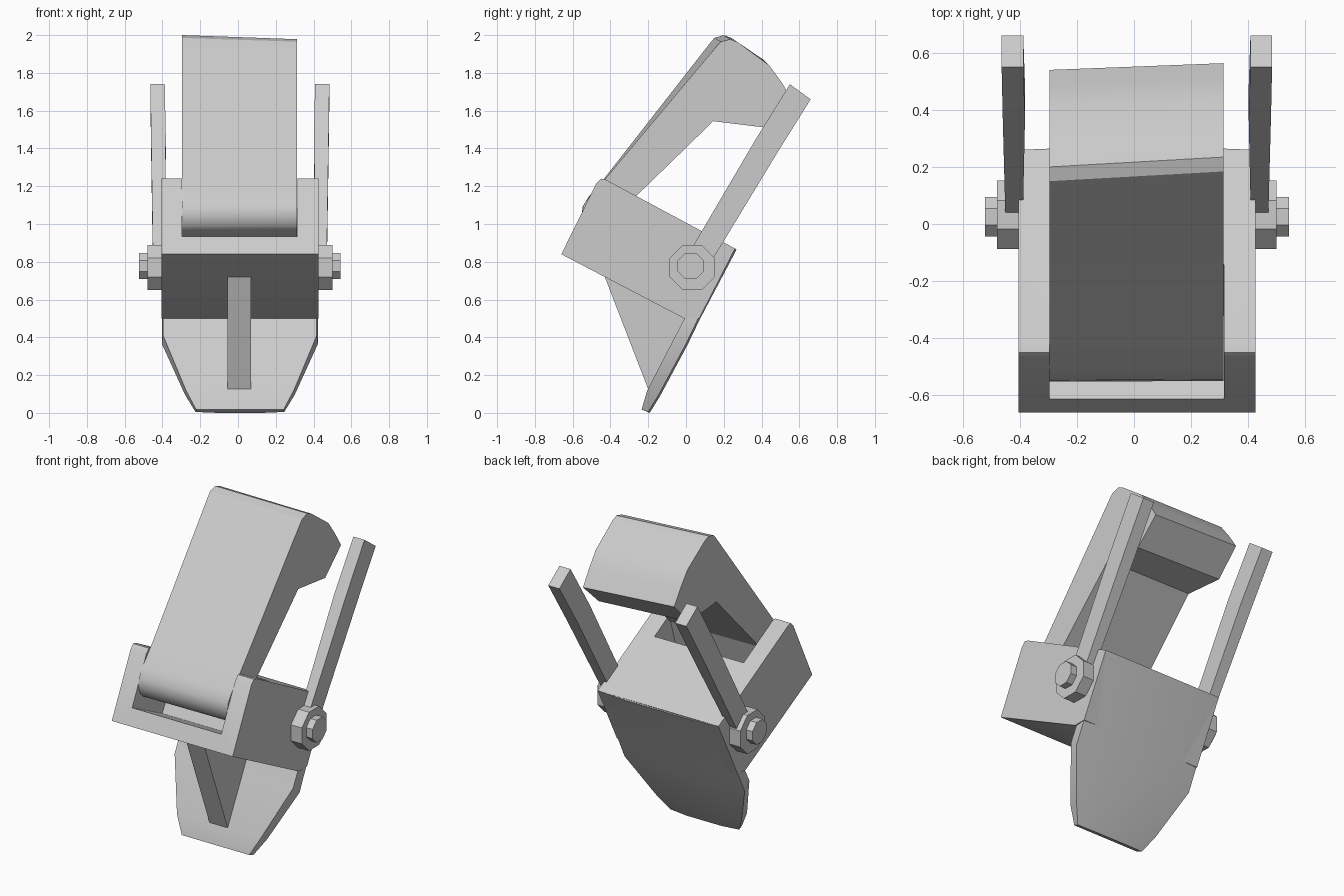
import bpy, bmesh, math
from mathutils import Vector

if "Cube" in bpy.data.objects:
    bpy.data.objects.remove(bpy.data.objects["Cube"])

CX = 0.01  # mid-plane of the body


def loft(name, rings, smooth=True):
    """Join equal-sized rings of 3D points into a closed solid."""
    bm = bmesh.new()
    loops = [[bm.verts.new(p) for p in r] for r in rings]
    n = len(loops[0])
    for a, b in zip(loops, loops[1:]):
        for i in range(n):
            j = (i + 1) % n
            bm.faces.new((a[i], a[j], b[j], b[i]))
    bm.faces.new(loops[0])
    bm.faces.new(loops[-1][::-1])
    bmesh.ops.recalc_face_normals(bm, faces=bm.faces)
    mesh = bpy.data.meshes.new(name)
    bm.to_mesh(mesh)
    bm.free()
    ob = bpy.data.objects.new(name, mesh)
    bpy.context.collection.objects.link(ob)
    if smooth:
        bpy.ops.object.select_all(action='DESELECT')
        ob.select_set(True)
        bpy.context.view_layer.objects.active = ob
        bpy.ops.object.shade_smooth_by_angle(angle=math.radians(28))
    return ob


def prism(name, profile, x0, x1, smooth=True):
    """Extrude a (y, z) profile along x."""
    return loft(name, [[(x, y, z) for y, z in profile] for x in (x0, x1)], smooth)


def ngon(cy, cz, r, sides):
    return [(cy + r * math.cos(math.tau * (i + .5) / sides),
             cz + r * math.sin(math.tau * (i + .5) / sides)) for i in range(sides)]


# Housing: solid block with a slot cut in the upper front for the hammer
housing = prism("housing", [
    (-0.66, 0.84), (-0.01, 0.50), (0.07, 0.50), (0.26, 0.87), (0.05, 0.98),
    (-0.425, 1.235), (-0.45, 1.24), (-0.475, 1.215)], -0.405, 0.425)
slot = prism("slot_cutter", [
    (-0.612, 0.932), (-0.32, 0.785), (-0.14, 1.085), (-0.14, 1.30),
    (-0.50, 1.40), (-0.75, 1.10), (-0.75, 1.0)], -0.297, 0.315, False)
slot.hide_render = True
slot.hide_set(True)
cut = housing.modifiers.new("slot", 'BOOLEAN')
cut.operation = 'DIFFERENCE'
cut.solver = 'EXACT'
cut.object = slot

# Hammer: hooked arm, very slightly twisted from left to right
hammer = [(-0.51, 0.965), (-0.535, 0.99), (-0.552, 1.04), (-0.548, 1.09),
          (-0.515, 1.145), (-0.43, 1.245), (0.125, 1.955), (0.15, 1.985),
          (0.20, 2.0), (0.24, 1.985), (0.41, 1.87), (0.48, 1.78), (0.54, 1.69),
          (0.39, 1.54), (0.125, 1.563), (-0.30, 1.12), (-0.36, 0.90)]
rings = []
for x, t in ((-0.297, 0.0), (0.313, 0.035)):
    rings.append([(x, -0.4 + (y + 0.4) * math.cos(t) + (z - 1.0) * math.sin(t),
                   1.0 - (y + 0.4) * math.sin(t) + (z - 1.0) * math.cos(t))
                  for y, z in hammer])
loft("hammer", rings)

# Back plate: tapered tongue (outer y, z, inner y, z, half width)
rows = [(0.26, 0.87, 0.16, 0.87, 0.413), (0.065, 0.50, -0.008, 0.50, 0.413),
        (0.0, 0.365, -0.055, 0.41, 0.413), (-0.145, 0.095, -0.205, 0.12, 0.29),
        (-0.20, 0.005, -0.235, 0.018, 0.235)]
loft("back_plate", [[(CX - w, oy, oz), (CX - w * .5, oy + .008, oz - .005),
                     (CX + w * .5, oy + .008, oz - .005), (CX + w, oy, oz),
                     (CX + w * .985, iy, iz), (CX - w * .985, iy, iz)]
                    for oy, oz, iy, iz, w in rows])

# Triangular rib between housing underside and plate
prism("plate_rib", [(-0.43, 0.72), (0.02, 0.49), (-0.17, 0.11), (-0.20, 0.125)],
      -0.055, 0.07, False)

# Side levers and their bolts
for side, s in (("left", -1), ("right", 1)):
    def at(d):
        return CX + s * d
    lever_top = [(0.55, 1.74), (0.66, 1.66)]
    lever_mid = [(0.37, 1.45), (0.485, 1.38)]
    lever_low = [(0.0, 0.82), (0.10, 0.745)]
    loft(side + "_lever", [
        [(at(i), *p[0]), (at(o), *p[0]), (at(o), *p[1]), (at(i), *p[1])]
        for p, i, o in ((lever_top, 0.398, 0.474), (lever_mid, 0.392, 0.470),
                        (lever_low, 0.400, 0.460))], False)
    prism(side + "_washer", ngon(0.033, 0.77, 0.13, 8), at(0.40), at(0.49), False)
    prism(side + "_bolt_head", ngon(0.025, 0.777, 0.075, 8), at(0.47), at(0.533), False)
